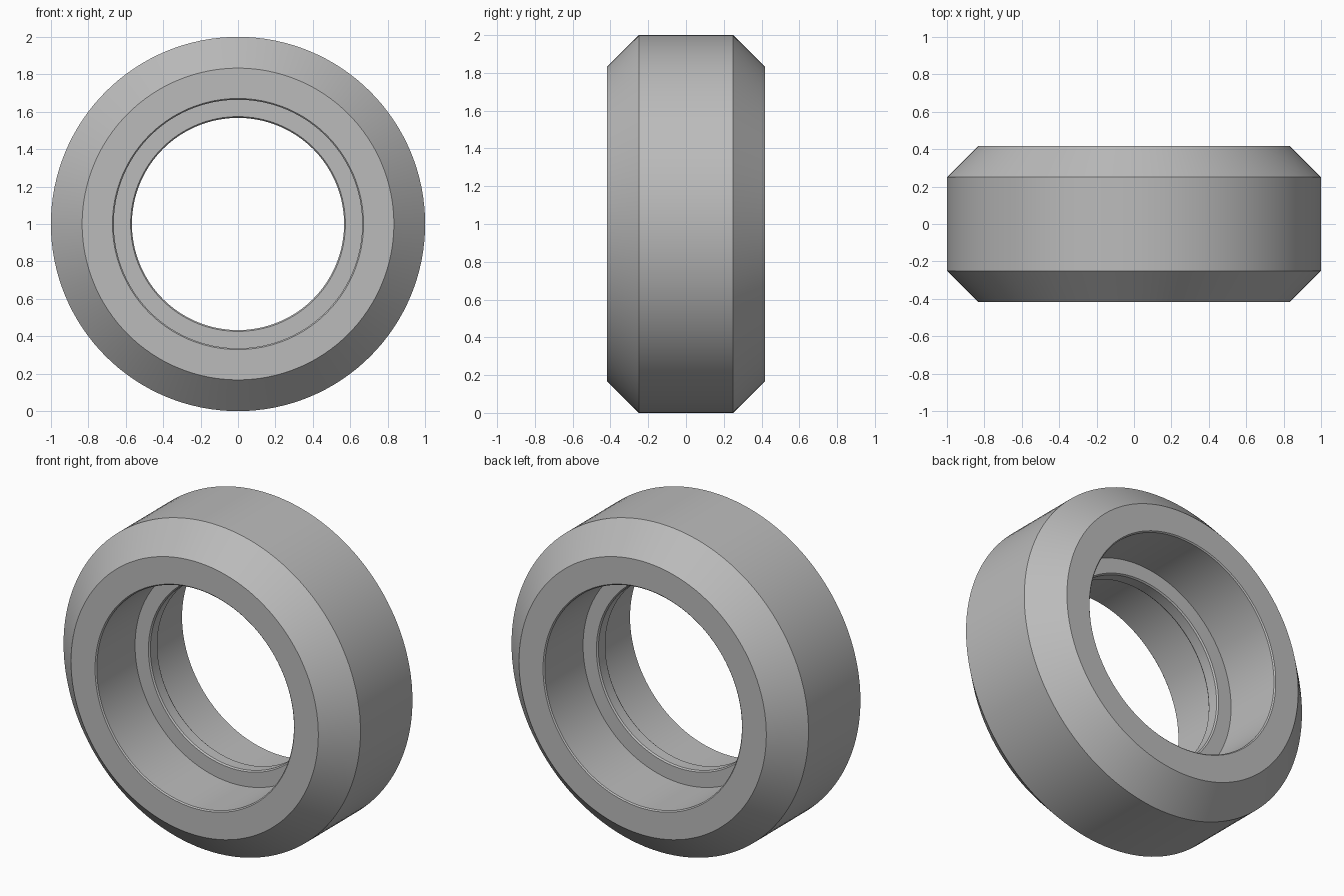
import bpy, bmesh, math
from mathutils import Vector

cube = bpy.data.objects.get("Cube")
if cube:
    bpy.data.objects.remove(cube, do_unlink=True)

# Plain grey material
grey = bpy.data.materials.new("plain grey")
grey.use_nodes = True
colour = (0.5, 0.5, 0.5, 1)
grey.diffuse_color = colour
grey.node_tree.nodes["Principled BSDF"].inputs["Base Color"].default_value = colour

# Half cross-section (radius, y): outer tread, bevel, side face, bore, inner rib
half = [(1.0, 0.25), (0.833, 0.417), (0.671, 0.417), (0.664, 0.41),
        (0.664, 0.042), (0.574, 0.042), (0.567, 0.033)]
profile = half + [(r, -y) for r, y in reversed(half)]

# Revolve the closed cross-section about the axle
bm = bmesh.new()
verts = [bm.verts.new((r, y, 0)) for r, y in profile]
edges = [bm.edges.new((verts[i - 1], v)) for i, v in enumerate(verts)]
bmesh.ops.spin(bm, geom=verts + edges, cent=Vector(), axis=(0, 1, 0),
               angle=math.tau, steps=128, use_merge=True)
bmesh.ops.remove_doubles(bm, verts=bm.verts[:], dist=1e-5)
bmesh.ops.recalc_face_normals(bm, faces=bm.faces[:])
mesh = bpy.data.meshes.new("wheel_ring")
bm.to_mesh(mesh)
bm.free()
mesh.materials.append(grey)

ring = bpy.data.objects.new("wheel_ring", mesh)
ring.location.z = 1
bpy.context.collection.objects.link(ring)
bpy.ops.object.select_all(action="DESELECT")
ring.select_set(True)
bpy.context.view_layer.objects.active = ring
bpy.ops.object.shade_smooth_by_angle(angle=math.radians(30))
